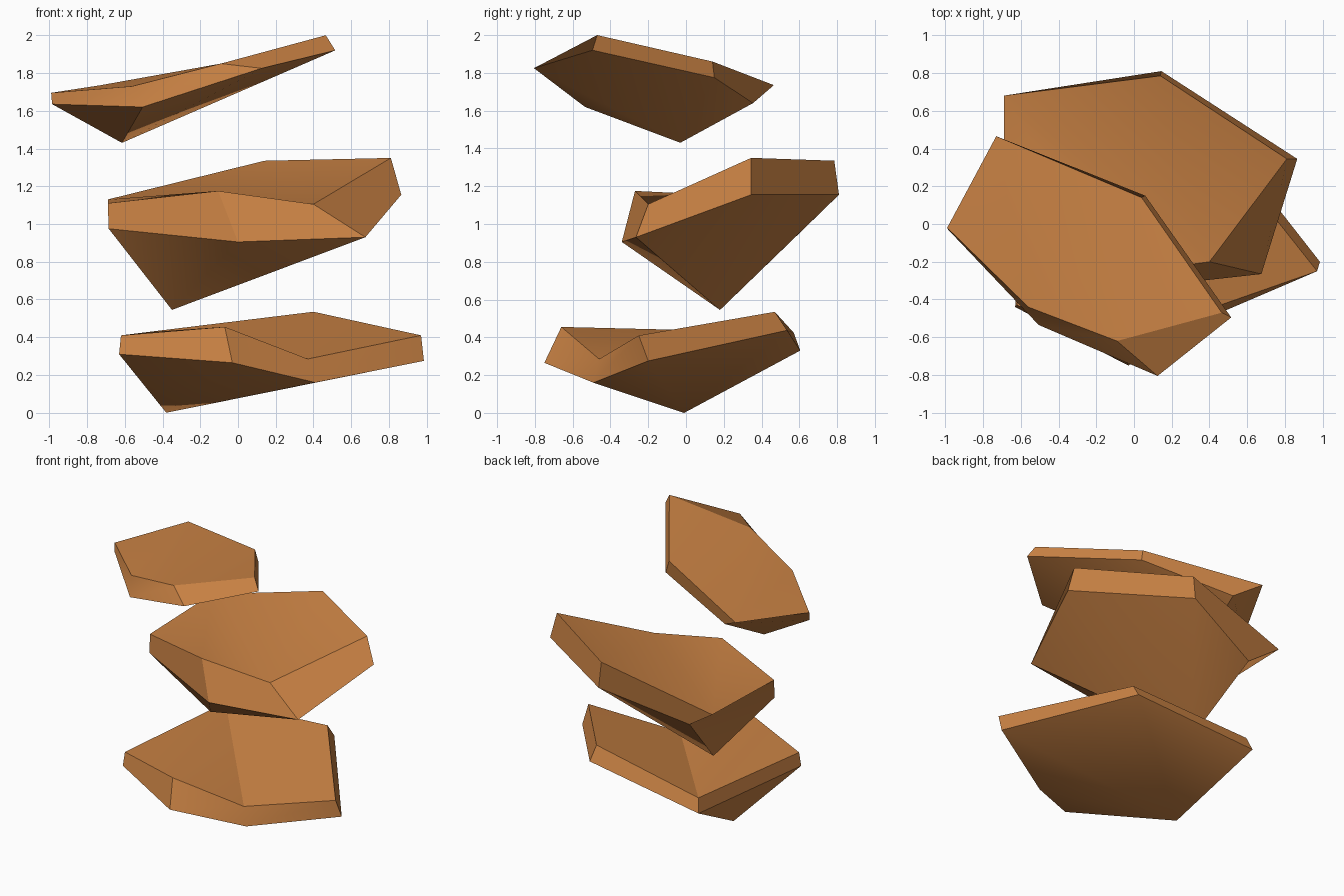
import bpy, bmesh, math

if "Cube" in bpy.data.objects:
    bpy.data.objects.remove(bpy.data.objects["Cube"])

rock = bpy.data.materials.new("orange_sandstone")
rock.diffuse_color = (0.59, 0.225, 0.058, 1)
rock.use_nodes = True
rock.node_tree.nodes["Principled BSDF"].inputs["Base Color"].default_value = rock.diffuse_color


def slab(name, top, rim, tip):
    """Six-sided rock: uneven top, sloping rim band, underside drawn to a tip."""
    bm = bmesh.new()
    t = [bm.verts.new(p) for p in top]
    b = [bm.verts.new(p) for p in rim]
    apex = bm.verts.new(tip)
    # uneven top, cut in strips
    for i, j, k in ((0, 1, 5), (1, 2, 5), (2, 4, 5), (2, 3, 4)):
        bm.faces.new((t[i], t[j], t[k]))
    # rim band and underside
    for i in range(6):
        n = (i + 1) % 6
        bm.faces.new((b[i], b[n], t[n], t[i]))
        bm.faces.new((b[n], b[i], apex))
    bmesh.ops.recalc_face_normals(bm, faces=bm.faces)
    mesh = bpy.data.meshes.new(name)
    bm.to_mesh(mesh)
    bm.free()
    mesh.materials.append(rock)
    ob = bpy.data.objects.new(name, mesh)
    bpy.context.collection.objects.link(ob)
    bpy.ops.object.select_all(action='DESELECT')
    ob.select_set(True)
    bpy.context.view_layer.objects.active = ob
    bpy.ops.object.shade_smooth_by_angle(angle=math.radians(30))


# lowest rock
slab("lower_rock",
     [(-.62, -.43, .41), (-.07, -.66, .455), (.37, -.46, .285),
      (.97, -.25, .41), (.40, .47, .535), (-.50, .57, .425)],
     [(-.63, -.44, .31), (-.03, -.75, .265), (.41, -.49, .16),
      (.985, -.20, .275), (.41, .535, .437), (-.525, .605, .33)],
     (-.38, -.01, 0))

# middle rock
slab("middle_rock",
     [(-.69, -.04, 1.11), (-.105, -.27, 1.175), (.40, -.20, 1.105),
      (.81, .345, 1.35), (.14, .785, 1.335), (-.69, .68, 1.13)],
     [(-.685, -.05, .975), (0, -.34, .905), (.675, -.265, .93),
      (.865, .345, 1.155), (.145, .81, 1.155), (-.47, .63, .98)],
     (-.35, .18, .545))

# highest rock
slab("upper_rock",
     [(-.99, -.02, 1.695), (-.56, -.44, 1.73), (-.09, -.62, 1.85),
      (.465, -.47, 2.0), (.04, .14, 1.86), (-.73, .465, 1.735)],
     [(-.985, -.03, 1.635), (-.505, -.535, 1.62), (.125, -.805, 1.825),
      (.515, -.495, 1.92), (.06, .15, 1.775), (-.565, .355, 1.64)],
     (-.615, -.03, 1.43))
